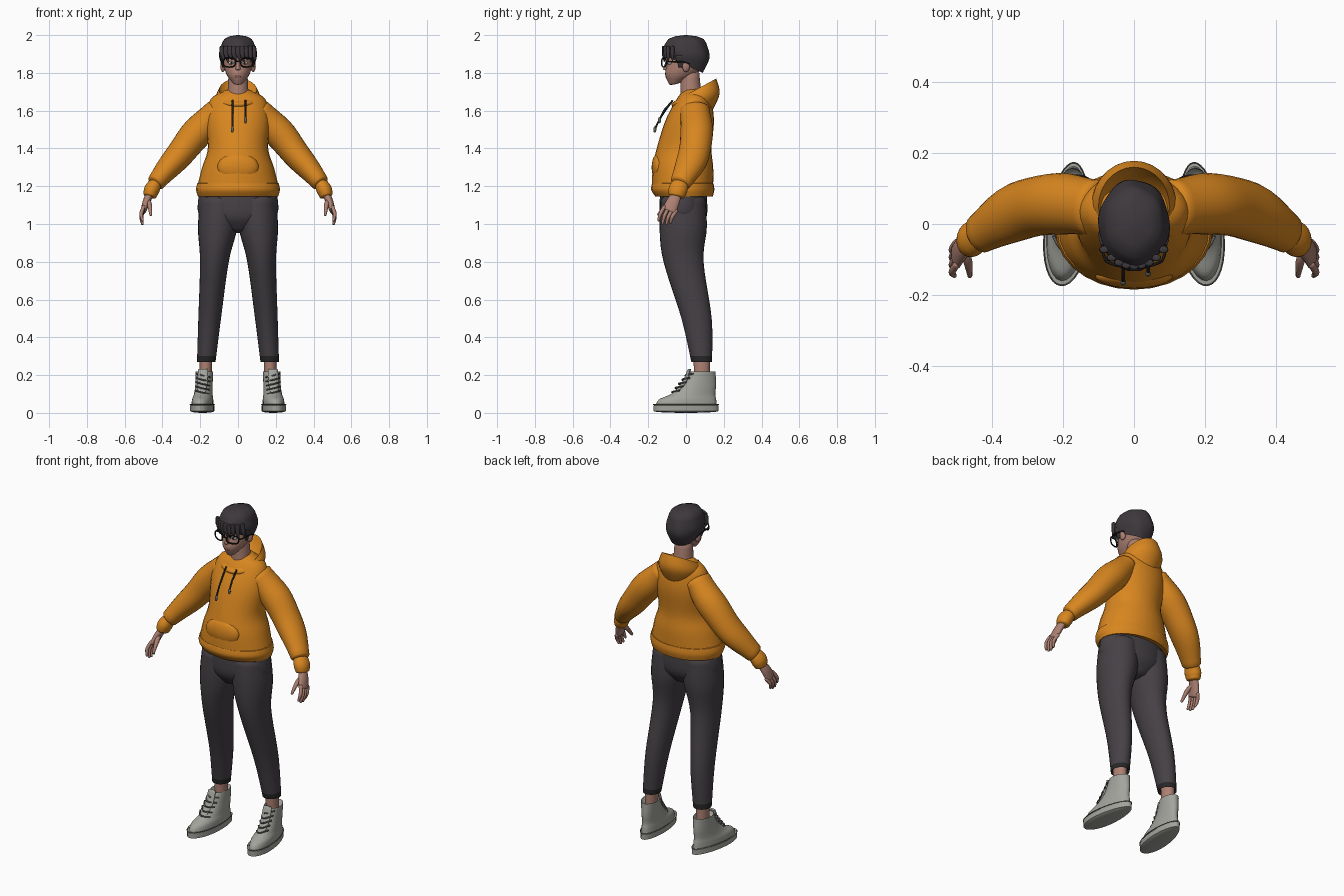
import bpy, bmesh, math
from mathutils import Vector, Matrix

if "Cube" in bpy.data.objects:
    bpy.data.objects.remove(bpy.data.objects["Cube"])


def material(name, red, green, blue):
    mat = bpy.data.materials.new(name)
    mat.use_nodes = True
    mat.diffuse_color = (red, green, blue, 1)
    shader = mat.node_tree.nodes["Principled BSDF"]
    shader.inputs["Base Color"].default_value = mat.diffuse_color
    shader.inputs["Roughness"].default_value = 0.8
    return mat


ORANGE = material("orange cotton", red=.69, green=.24, blue=.014)
DARK = material("charcoal trousers", red=.06, green=.052, blue=.06)
HEM = material("black hem", red=.02, green=.02, blue=.02)
HAIR = material("dark hair", red=.047, green=.04, blue=.046)
SKIN = material("skin", red=.42, green=.22, blue=.17)
SHOE = material("grey canvas", red=.37, green=.37, blue=.34)
LACE = material("grey laces", red=.13, green=.13, blue=.12)
FRAME = material("black frame", red=.01, green=.01, blue=.01)
WHITE = material("eye white", red=.6, green=.58, blue=.55)
LIP = material("lip", red=.36, green=.15, blue=.13)


def finish(name, data, materials, mirror):
    obj = bpy.data.objects.new(name, data)
    bpy.context.scene.collection.objects.link(obj)
    for mat in materials:
        data.materials.append(mat)
    if mirror:
        obj.modifiers.new("Mirror", 'MIRROR').use_mirror_merge = False


def finish_mesh(name, bm, materials, mirror):
    bmesh.ops.recalc_face_normals(bm, faces=bm.faces)
    for face in bm.faces:
        face.smooth = True
    for edge in bm.edges:
        edge.smooth = edge.calc_face_angle(0) < 1
    mesh = bpy.data.meshes.new(name)
    bm.to_mesh(mesh)
    bm.free()
    finish(name, mesh, materials, mirror)


def ring(z, wide, deep, x=0, y=0, tilt=0):
    """One elliptical cross-section; wide and deep are half sizes."""
    return Vector((x, y, z, wide, deep, tilt))


def spline(rings, steps=5):
    """Pass a smooth curve through the given cross-sections."""
    dense = []
    for i in range(len(rings) - 1):
        a, b = rings[i], rings[i + 1]
        before = (b - rings[max(i - 1, 0)]) / 2
        after = (rings[min(i + 2, len(rings) - 1)] - a) / 2
        for k in range(steps):
            t = k / steps
            ease = t * t * (3 - 2 * t)
            dense.append(a.lerp(b, ease) + before * t * (1 - t) ** 2 - after * t * t * (1 - t))
    return dense + [rings[-1]]


def loft(name, rings, materials, mirror=False, along=False, dome=(.3, .3), sides=28,
         egg=0, ripple=0, folds=0, rule=None, matrix=Matrix()):
    """Skin level rings, or rings square to their path; dome rounds (or hollows) the ends."""
    bm = bmesh.new()
    dense = spline(rings)
    sections = []
    for i, section in enumerate(dense):
        path = dense[min(i + 1, len(dense) - 1)] - dense[max(i - 1, 0)]
        axis = path.xyz.normalized() if along else Vector((0, 0, math.copysign(1, path.z)))
        sections.append((section.xyz, axis, section[3], section[4], section[5]))
    caps = []
    for (centre, axis, wide, deep, tilt), bulge in ((sections[0], -dome[0]), (sections[-1], dome[1])):
        cap = []
        for angle in (.5, 1, 1.5):
            size, rise = math.cos(angle), math.sin(angle) * bulge * min(wide, deep)
            cap.append((centre + axis * rise, axis, wide * size, deep * size, tilt * size))
        caps.append(cap)
    loops = []
    for i, (centre, axis, wide, deep, tilt) in enumerate(caps[0][::-1] + sections + caps[1]):
        front = Vector((0, 1, 0))
        front = (front - axis * front.dot(axis)).normalized()
        side = front.cross(axis)
        loop = []
        for k in range(sides):
            angle = math.tau * k / sides
            c, s = math.cos(angle), math.sin(angle)
            swell = 1 + ripple * math.sin(6 * angle + i / 3) + folds * math.sin(i + c)
            offset = side * wide * c * (1 - egg * s) + front * deep * s
            loop.append(bm.verts.new(centre + offset * swell + Vector((0, 0, tilt * s))))
        loops.append(loop)
    for a, b in zip(loops, loops[1:]):
        for k in range(sides):
            n = (k + 1) % sides
            bm.faces.new((a[k], a[n], b[n], b[k]))
    bm.faces.new(loops[0])
    bm.faces.new(loops[-1])
    if rule:
        for face in bm.faces:
            face.material_index = rule(face.calc_center_median())
    bm.transform(matrix)
    finish_mesh(name, bm, materials, mirror)


def ball(name, centre, size, mat, mirror=False):
    bm = bmesh.new()
    shape = Matrix.Translation(centre) @ Matrix.Diagonal((*size, 1))
    bmesh.ops.create_uvsphere(bm, u_segments=20, v_segments=12, radius=1, matrix=shape)
    finish_mesh(name, bm, [mat], mirror)


def cord(name, points, radius, mat, mirror=False, closed=False, matrix=Matrix()):
    curve = bpy.data.curves.new(name, 'CURVE')
    curve.dimensions = '3D'
    curve.bevel_depth, curve.bevel_resolution = radius, 2
    curve.use_fill_caps = True
    line = curve.splines.new('POLY' if closed else 'NURBS')
    line.points.add(len(points) - 1)
    for point, place in zip(line.points, points):
        point.co = (*(matrix @ Vector(place)), 1)
    line.use_cyclic_u = closed
    line.use_endpoint_u = True
    line.order_u = 3
    finish(name, curve, [mat], mirror)


# Head, neck and face
loft("head", [ring(z=1.75, wide=.03, deep=.04, y=-.05, tilt=.01), ring(z=1.79, wide=.06, deep=.08, y=-.03),
              ring(z=1.85, wide=.076, deep=.1), ring(z=1.93, wide=.07, deep=.09)], [SKIN])
loft("neck", [ring(z=1.6, wide=.06, deep=.06, y=.03), ring(z=1.8, wide=.05, deep=.05, y=.02)], [SKIN])
loft("nose", [ring(z=1.87, wide=.007, deep=.01, y=-.094), ring(z=1.82, wide=.013, deep=.016, y=-.106)],
     [SKIN], dome=(.5, .5))
ball("ear", (.08, 0, 1.835), (.014, .02, .03), SKIN, mirror=True)
ball("eye", (.035, -.085, 1.853), (.016, .014, .009), WHITE, mirror=True)
ball("iris", (.035, -.096, 1.853), (.006, .005, .007), FRAME, mirror=True)
ball("mouth", (0, -.102, 1.78), (.02, .007, .006), LIP)
cord("eyebrow", [(.02, -.1, 1.88), (.04, -.095, 1.89), (.06, -.08, 1.88)], .004, HAIR, mirror=True)

# Hair cap, fringe and sideburns
loft("hair", [ring(z=1.845, wide=.085, deep=.1, y=-.01, tilt=-.045),
              ring(z=1.9, wide=.1, deep=.125, tilt=-.02), ring(z=1.96, wide=.085, deep=.105)],
     [HAIR], dome=(-.3, .47), sides=48, ripple=.02)
for i in range(-4, 5):
    x = i / 48
    y = -.118 * math.sqrt(1 - (x / .105) ** 2)
    tip = 1.87 - .01 * (i % 2) - x * x
    loft("fringe_lock", [ring(z=1.94, wide=.013, deep=.01, x=x, y=y),
                         ring(z=1.9, wide=.014, deep=.01, x=x, y=y),
                         ring(z=tip, wide=.003, deep=.003, x=x + .01, y=y)], [HAIR], sides=10)
loft("sideburn", [ring(z=1.89, wide=.01, deep=.03, x=.09, y=-.03),
                  ring(z=1.83, wide=.003, deep=.01, x=.08, y=-.03)], [HAIR], mirror=True, sides=10)

# Glasses
rim = []
for k in range(28):
    c, s = math.cos(k * math.tau / 28), math.sin(k * math.tau / 28)
    rim.append((.046 + .032 * math.copysign(abs(c) ** .75, c), -.117 + .012 * c,
                1.855 + .024 * math.copysign(abs(s) ** .75, s)))
cord("glasses_rim", rim, .004, FRAME, mirror=True, closed=True)
cord("glasses_bridge", [(-.015, -.128, 1.86), (0, -.13, 1.865), (.015, -.128, 1.86)], .004, FRAME)
cord("glasses_arm", [(.077, -.106, 1.86), (.09, -.09, 1.86), (.09, 0, 1.86), (.087, .02, 1.845)],
     .004, FRAME, mirror=True)

# Hoodie body, hem band, pocket and hood
loft("hoodie_body", [ring(z=1.2, wide=.215, deep=.162, y=-.018), ring(z=1.3, wide=.19, deep=.16, y=-.016),
                     ring(z=1.4, wide=.16, deep=.145, y=-.01), ring(z=1.55, wide=.17, deep=.128, y=.02),
                     ring(z=1.66, wide=.145, deep=.09, y=.04), ring(z=1.7, wide=.08, deep=.06, y=.04)], [ORANGE])
loft("hem_band", [ring(z=1.145, wide=.212, deep=.152, y=-.01), ring(z=1.18, wide=.222, deep=.167, y=-.017),
                  ring(z=1.215, wide=.216, deep=.163, y=-.017)], [ORANGE], dome=(-.1, .1))
ball("front_pocket", (0, -.145, 1.3), (.11, .037, .075), ORANGE)
loft("hood", [ring(z=1.59, wide=.09, deep=.085, y=.05), ring(z=1.66, wide=.12, deep=.128, y=.05, tilt=.03),
              ring(z=1.71, wide=.1, deep=.11, y=.05, tilt=.06)], [ORANGE], dome=(0, -.7))

# Drawstrings, hanging unevenly
for x, y, low in ((-.03, -.165, 1.5), (.04, -.14, 1.55)):
    cord("drawstring", [(x, -.07, 1.655), (x, -.09, 1.63), (x, y + .02, low + .05), (x, y, low)], .005, HEM)
    ball("drawstring_tip", (x, y, low), (.008, .008, .017), LACE)

# Sleeves with soft folds and gathered cuffs
loft("sleeve", [ring(z=1.6, wide=.065, deep=.08, x=.11, y=.045), ring(z=1.49, wide=.082, deep=.085, x=.21, y=.057),
                ring(z=1.35, wide=.071, deep=.082, x=.325, y=.036),
                ring(z=1.22, wide=.048, deep=.057, x=.435, y=-.028)],
     [ORANGE], mirror=True, along=True, folds=.02)
loft("cuff", [ring(z=1.21, wide=.036, deep=.045, x=.44, y=-.03), ring(z=1.18, wide=.041, deep=.05, x=.457, y=-.043),
              ring(z=1.15, wide=.035, deep=.043, x=.466, y=-.05)], [ORANGE], mirror=True, along=True)

# Hands with four curled fingers and a thumb
loft("palm", [ring(z=1.17, wide=.02, deep=.025, x=.46, y=-.045), ring(z=1.12, wide=.02, deep=.034, x=.484, y=-.067),
              ring(z=1.07, wide=.015, deep=.038, x=.5, y=-.09)], [SKIN], mirror=True, along=True)
for i, length in enumerate((.07, .08, .075, .06)):
    y, top = -.115 + .021 * i, 1.09 - .007 * i
    loft("finger", [ring(z=top, wide=.01, deep=.01, x=.5, y=y),
                    ring(z=top - length / 2, wide=.01, deep=.01, x=.512, y=y - .02),
                    ring(z=top - length, wide=.007, deep=.007, x=.506, y=y - .03)],
         [SKIN], mirror=True, along=True, dome=(1, 1), sides=10)
loft("thumb", [ring(z=1.125, wide=.014, deep=.016, x=.478, y=-.07), ring(z=1.1, wide=.013, deep=.013, x=.468, y=-.105),
               ring(z=1.05, wide=.007, deep=.008, x=.462, y=-.145)],
     [SKIN], mirror=True, along=True, dome=(1, 1), sides=10)

# Trousers with dark ankle hems, and bare ankles
loft("trouser_seat", [ring(z=1.2, wide=.2, deep=.12, y=-.014), ring(z=1.05, wide=.208, deep=.126, y=-.014),
                      ring(z=.98, wide=.1, deep=.09, y=-.014)], [DARK])
loft("trouser_leg", [ring(z=1.13, wide=.1, deep=.118, x=.1, y=-.015), ring(z=.98, wide=.104, deep=.125, x=.108, y=-.015),
                     ring(z=.8, wide=.076, deep=.106, x=.125, y=-.013), ring(z=.5, wide=.06, deep=.08, x=.15, y=.056),
                     ring(z=.27, wide=.049, deep=.055, x=.168, y=.083)],
     [DARK, HEM], mirror=True, dome=(.3, -.5), rule=lambda centre: int(centre.z < .31))
loft("ankle", [ring(z=.15, wide=.033, deep=.042, x=.172, y=.085), ring(z=.3, wide=.034, deep=.043, x=.17, y=.083)],
     [SKIN], mirror=True)

# High-top shoes, toes turned slightly out
turn = Matrix.Translation((.187, 0, 0)) @ Matrix.Rotation(.11, 4, 'Z')
loft("shoe_sole", [ring(z=.009, wide=.061, deep=.173), ring(z=.04, wide=.061, deep=.174)],
     [SHOE], mirror=True, dome=(.15, .1), egg=.13, matrix=turn)
loft("shoe_upper", [ring(z=.03, wide=.056, deep=.165), ring(z=.07, wide=.054, deep=.153, y=.008),
                    ring(z=.1, wide=.048, deep=.118, y=.038), ring(z=.15, wide=.045, deep=.088, y=.072),
                    ring(z=.22, wide=.046, deep=.067, y=.09)],
     [SHOE], mirror=True, dome=(0, -.7), egg=.08, matrix=turn)
loft("shoe_tongue", [ring(z=.1, wide=.02, deep=.014, y=-.06), ring(z=.16, wide=.027, deep=.012, y=-.01),
                     ring(z=.23, wide=.026, deep=.009, y=.018)], [SHOE], mirror=True, matrix=turn)
for i in range(5):
    y, z = -.077 + .018 * i, .1 + .022 * i
    lace = [(x, y + 30 * x * x, z + .01 + x / 4) for x in (-.036, -.018, 0, .018, .036)]
    cord("shoe_lace", lace, .0045, LACE, mirror=True, matrix=turn)
seam = [(.062 * math.cos(a) * (1 - .13 * math.sin(a)), .174 * math.sin(a), .044)
        for a in (k * math.tau / 36 for k in range(36))]
cord("sole_seam", seam, .002, LACE, mirror=True, closed=True, matrix=turn)
